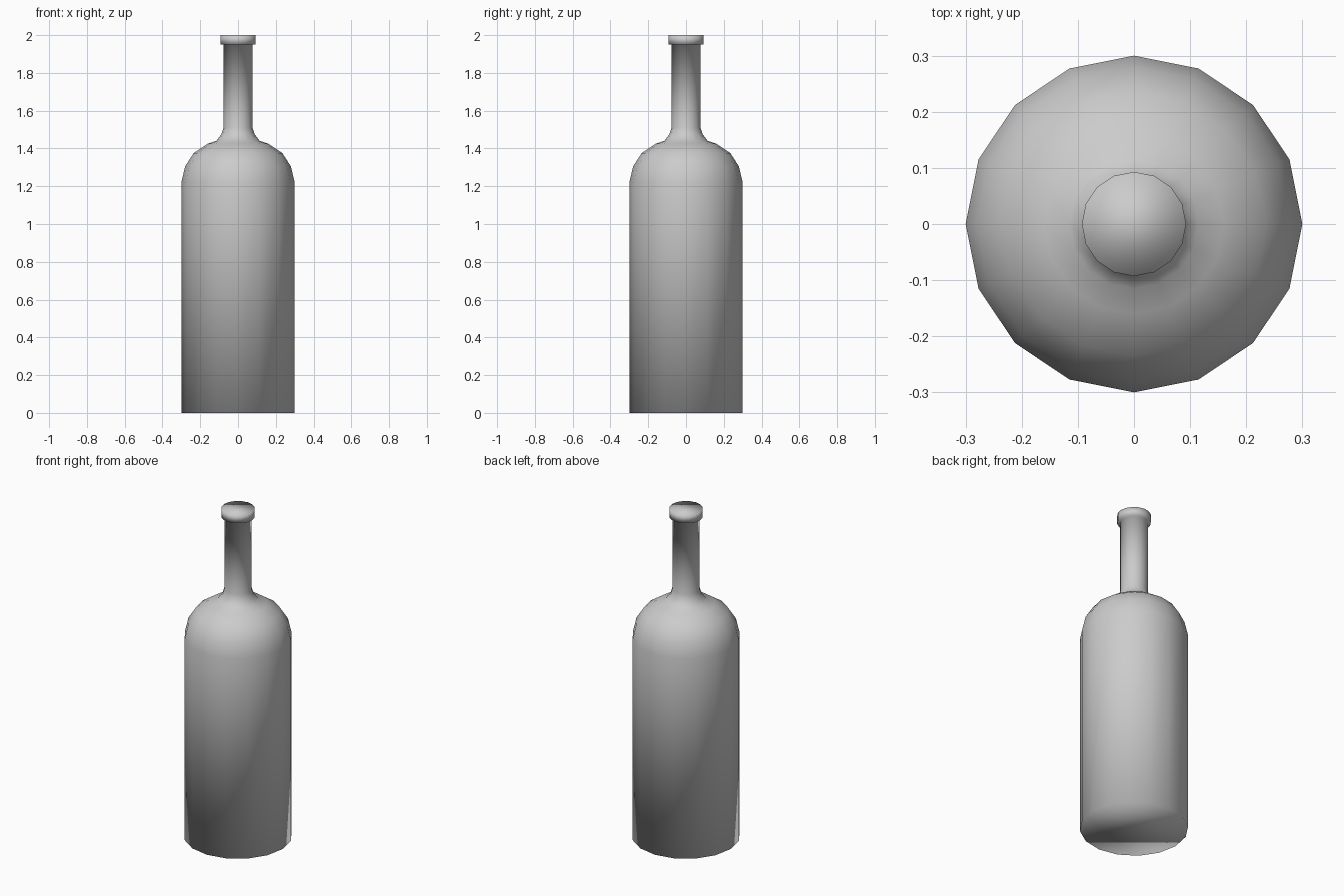
import bpy, bmesh, math

if "Cube" in bpy.data.objects:
    bpy.data.objects.remove(bpy.data.objects["Cube"])

SIDES = 16

def lathe(name, profile):
    """Revolve (radius, z) points into a closed, smooth-shaded solid."""
    bm = bmesh.new()
    rings = []
    for r, z in profile:
        rings.append([bm.verts.new((r * math.cos(2 * math.pi * i / SIDES),
                                    r * math.sin(2 * math.pi * i / SIDES), z))
                      for i in range(SIDES)])
    for a, b in zip(rings, rings[1:]):
        for i in range(SIDES):
            j = (i + 1) % SIDES
            bm.faces.new((a[i], a[j], b[j], b[i]))
    bm.faces.new(rings[0][::-1])
    bm.faces.new(rings[-1])
    for f in bm.faces:
        f.smooth = True
    mesh = bpy.data.meshes.new(name)
    bm.to_mesh(mesh)
    bm.free()
    obj = bpy.data.objects.new(name, mesh)
    bpy.context.collection.objects.link(obj)
    return obj

# body, rounded shoulder, flared neck and lip in one profile
lathe("bottle", [
    (0.30, 0.0), (0.30, 1.22),
    (0.28, 1.305), (0.235, 1.375), (0.16, 1.425),
    (0.115, 1.44), (0.088, 1.475), (0.077, 1.51),
    (0.077, 1.95), (0.093, 1.95), (0.093, 2.0),
])
